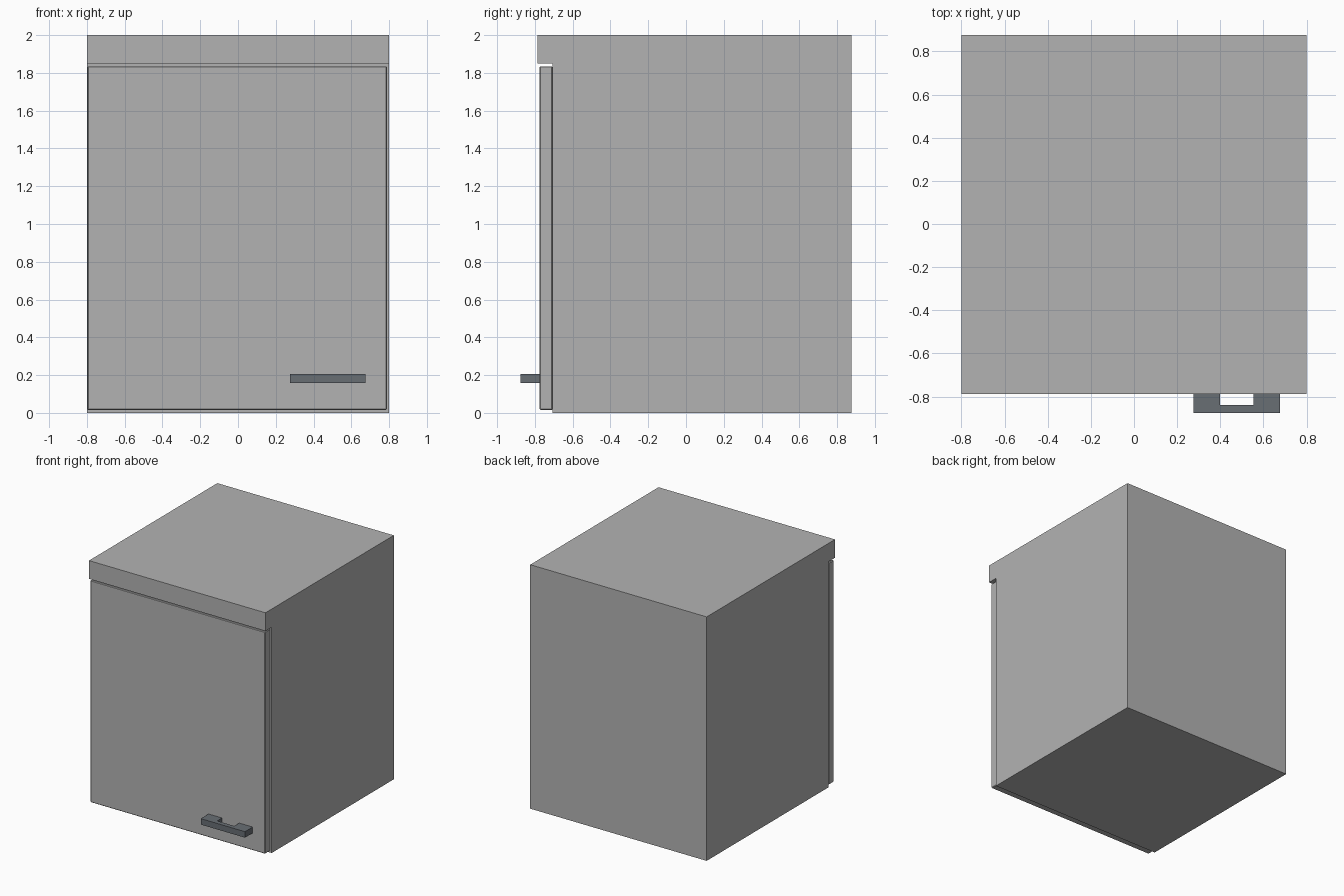
import bpy, bmesh

if "Cube" in bpy.data.objects:
    bpy.data.objects.remove(bpy.data.objects["Cube"])


def material(name, rgb):
    m = bpy.data.materials.new(name)
    m.diffuse_color = (*rgb, 1.0)
    m.use_nodes = True
    m.node_tree.nodes["Principled BSDF"].inputs["Base Color"].default_value = m.diffuse_color
    return m


def prism(name, points, axis, lo, hi, mat):
    """Extrude a 2D outline along x (points are y,z) or z (points are x,y)."""
    def place(p, d):
        return (d, p[0], p[1]) if axis == 'x' else (p[0], p[1], d)
    bm = bmesh.new()
    face = bm.faces.new([bm.verts.new(place(p, lo)) for p in points])
    ext = bmesh.ops.extrude_face_region(bm, geom=[face])
    verts = [g for g in ext['geom'] if isinstance(g, bmesh.types.BMVert)]
    bmesh.ops.translate(bm, verts=verts, vec=place((0, 0), hi - lo))
    bmesh.ops.recalc_face_normals(bm, faces=bm.faces)
    me = bpy.data.meshes.new(name)
    bm.to_mesh(me)
    bm.free()
    me.materials.append(mat)
    ob = bpy.data.objects.new(name, me)
    bpy.context.collection.objects.link(ob)
    return ob


grey = material("cabinet grey", (0.45, 0.45, 0.45))
steel = material("handle steel", (0.14, 0.157, 0.175))

# Cabinet body with overhanging top lip (side profile)
prism("cabinet_body",
      [(0.875, 0), (0.875, 2), (-0.787, 2), (-0.787, 1.85),
       (-0.706, 1.85), (-0.706, 0)], 'x', -0.8, 0.8, grey)

# Door panel with finely bevelled edges
door = prism("door",
             [(-0.706, 0.015), (-0.706, 1.835), (-0.775, 1.835), (-0.775, 0.015)],
             'x', -0.797, 0.788, grey)
bevel = door.modifiers.new("edge_bevel", 'BEVEL')
bevel.width = 0.005
bevel.segments = 1

# U-shaped pull handle (plan profile)
prism("door_handle",
      [(0.275, -0.775), (0.275, -0.875), (0.676, -0.875), (0.676, -0.775),
       (0.553, -0.775), (0.553, -0.838), (0.398, -0.838), (0.398, -0.775)],
      'z', 0.157, 0.206, steel)
